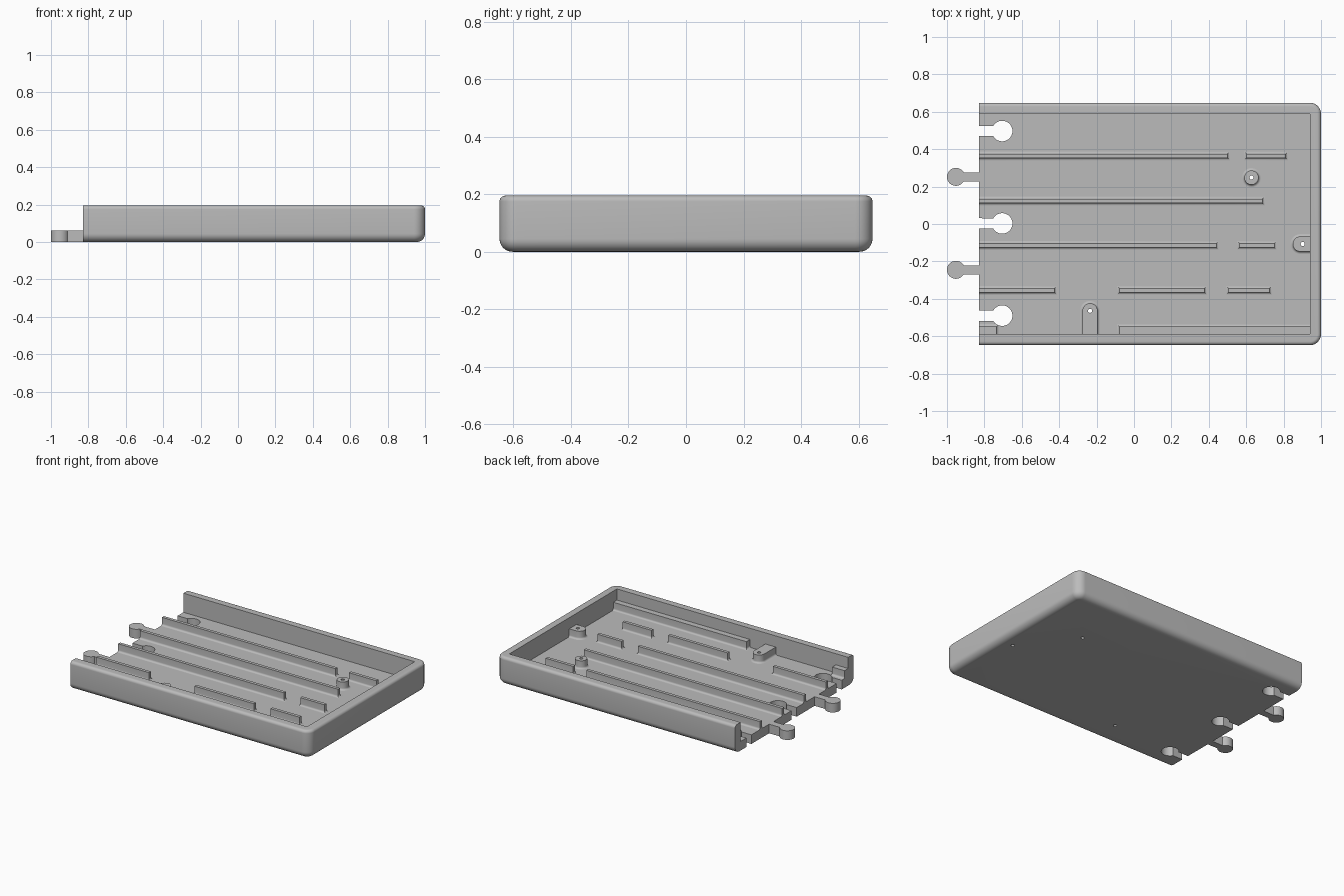
import bpy, bmesh
from math import sin, cos, pi, radians

if "Cube" in bpy.data.objects:
    bpy.data.objects.remove(bpy.data.objects["Cube"], do_unlink=True)

grey = bpy.data.materials.new("plain grey")
colour = (0.5, 0.5, 0.5, 1)
grey.diffuse_color = colour
grey.use_nodes = True
grey.node_tree.nodes["Principled BSDF"].inputs["Base Color"].default_value = colour

END, RIGHT, SIDE, HEIGHT = -0.829, 1.0, 0.648, 0.195   # tray extents
WALL, FLOOR, RISE = 0.06, 0.063, 0.055


def arc(cx, cy, r, a0, a1, n):
    """Points along a circular arc, angles in degrees."""
    steps = [radians(a0 + (a1 - a0) * i / n) for i in range(n + 1)]
    return [(cx + r * cos(a), cy + r * sin(a)) for a in steps]


def loft(name, outline, profile):
    """Stack outline(offset) at each (offset, z) of the profile and cap it."""
    bm = bmesh.new()
    rings = [[bm.verts.new((x, y, z)) for x, y in outline(d)] for d, z in profile]
    for low, high in zip(rings, rings[1:]):
        for i in range(len(low)):
            j = (i + 1) % len(low)
            bm.faces.new((low[i], low[j], high[j], high[i]))
    bm.faces.new(rings[0][::-1])
    bm.faces.new(rings[-1])
    bmesh.ops.recalc_face_normals(bm, faces=bm.faces)
    mesh = bpy.data.meshes.new(name)
    bm.to_mesh(mesh)
    bm.free()
    mesh.materials.append(grey)
    ob = bpy.data.objects.new(name, mesh)
    bpy.context.collection.objects.link(ob)
    return ob


def prism(name, points, z0, z1):
    return loft(name, lambda d: points, [(0, z0), (0, z1)])


def rect(x0, x1, y0, y1):
    return [(x0, y0), (x1, y0), (x1, y1), (x0, y1)]


def keyhole(x, y, r, half, x_end):
    """A disc with a straight neck running along x to x_end."""
    if x_end < x:
        return arc(x, y, r, -150, 150, 32) + [(x_end, y + half), (x_end, y - half)]
    return arc(x, y, r, 30, 330, 32) + [(x_end, y - half), (x_end, y + half)]


def cut(ob, cutters):
    bpy.context.view_layer.objects.active = ob
    for c in cutters:
        mod = ob.modifiers.new("cut", 'BOOLEAN')
        mod.operation, mod.solver, mod.object = 'DIFFERENCE', 'EXACT', c
        bpy.ops.object.modifier_apply(modifier=mod.name)


# Tray shell: rounded bottom, softer rounded rim, open left end
def tray_outline(d):
    r = WALL - d
    corner = RIGHT - WALL
    side = SIDE - WALL
    return ([(END, -SIDE + d)] + arc(corner, -side, r, -90, 0, 10)
            + arc(corner, side, r, 0, 90, 10) + [(END, SIDE - d)])


def rounding(r, z, a0, a1):
    return [(r - px, z + pz) for px, pz in arc(0, 0, r, a0, a1, 8)]


tray = loft("tray", tray_outline,
            rounding(0.045, 0.045, -90, 0) + rounding(0.02, HEIGHT - 0.02, 0, 90))

hollow = prism("hollow_cutter", rect(-1.2, RIGHT - WALL, WALL - SIDE, SIDE - WALL), FLOOR, 0.4)
slots = [prism("slot_cutter", keyhole(-0.705, y, 0.055, 0.0285, -1.0), -0.1, 0.3)
         for y in (0.497, 0.003, -0.49)]
holes = [prism("hole_cutter", arc(x, y, 0.011, 0, 345, 23), -0.1, 0.3)
         for x, y in ((0.628, 0.248), (0.902, -0.107), (-0.235, -0.464))]
cut(tray, [hollow] + slots + holes)

# Connector tabs
tabs = [prism("connector_tab", keyhole(-0.952, y, 0.048, 0.024, END + 0.002), 0, FLOOR)
        for y in (0.252, -0.245)]

# Raised parts share a filleted foot
F = 0.013
foot = [(0, FLOOR - 0.01)] + [(F, FLOOR - 0.01)]
foot = [(F, FLOOR - 0.01)] + [(F + x, FLOOR + F + z) for x, z in arc(0, 0, F, 270, 180, 5)]
foot.append((0, FLOOR + RISE))


def rib(name, x0, x1, y0, y1):
    def outline(d):
        left = x0 if x0 == END else x0 + F - d
        return rect(left, x1 - F + d, y0 + F - d, y1 - F + d)
    return loft(name, outline, foot)


rows = {0.364: [(END, 0.513), (0.588, 0.824)],
        0.123: [(END, 0.70)],
        -0.114: [(END, 0.453), (0.551, 0.763)],
        -0.355: [(END, -0.412), (-0.091, 0.39), (0.492, 0.738)]}
parts = [rib("floor_rib", a, b, y - 0.024, y + 0.024)
         for y, spans in rows.items() for a, b in spans]

# Ledges against the front wall
stub = rib("front_ledge_short", END, -0.722, -0.62, -0.535)
cut(stub, slots)
parts += [stub, rib("front_ledge_long", -0.091, 0.97, -0.62, -0.535)]

# Screw bosses: one free-standing, two joined to a wall
R = 0.04
bosses = [
    loft("round_boss", lambda d: arc(0.628, 0.248, 0.038 + d, 0, 348.75, 31), foot),
    loft("right_wall_boss", lambda d: arc(0.889, -0.107, R + d, 90, 270, 20)
         + [(0.97, -0.107 - R - d), (0.97, -0.107 + R + d)], foot),
    loft("front_wall_boss", lambda d: arc(-0.235, -0.464, R + d, 0, 180, 20)
         + [(-0.235 - R - d, -0.62), (-0.235 + R + d, -0.62)], foot)]
for boss, hole in zip(bosses, holes):
    cut(boss, [hole])

for helper in [hollow] + slots + holes:
    bpy.data.objects.remove(helper, do_unlink=True)

# Smooth curved faces, keep edges crisp
bpy.ops.object.select_all(action='DESELECT')
for ob in [tray] + tabs + parts + bosses:
    ob.select_set(True)
bpy.context.view_layer.objects.active = tray
bpy.ops.object.shade_smooth_by_angle(angle=radians(30))
